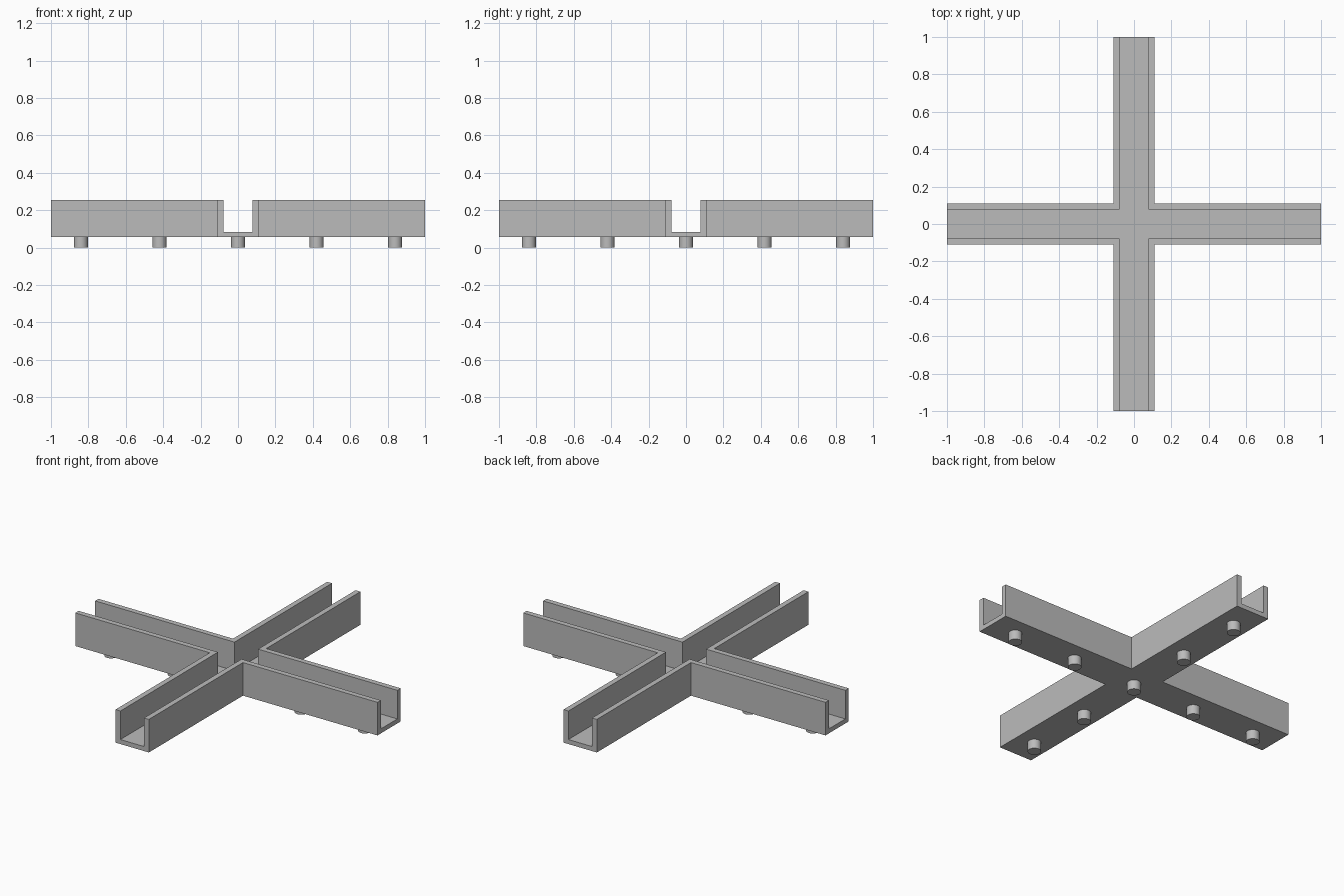
import bpy
import bmesh

if "Cube" in bpy.data.objects:
    bpy.data.objects.remove(bpy.data.objects["Cube"], do_unlink=True)

OUTER, INNER = 0.11, 0.078            # half widths of channel and its hollow
BASE, FLOOR, TOP = 0.056, 0.083, 0.254
PEG_RADIUS, PEG_STEP = 0.037, 0.42

grey = bpy.data.materials.new("plain grey")
grey.use_nodes = True
colour = (0.5, 0.5, 0.5, 1)
grey.diffuse_color = colour
grey.node_tree.nodes["Principled BSDF"].inputs["Base Color"].default_value = colour


def cross_prism(name, half_width, reach, bottom, top):
    """Extruded plus-shaped outline."""
    w, r = half_width, reach
    corner = [(r, -w), (r, w), (w, w)]
    outline = []
    for _ in range(4):
        outline += corner
        corner = [(-y, x) for x, y in corner]
    bm = bmesh.new()
    face = bm.faces.new([bm.verts.new((x, y, bottom)) for x, y in outline])
    raised = bmesh.ops.extrude_face_region(bm, geom=[face])["geom"]
    verts = [g for g in raised if isinstance(g, bmesh.types.BMVert)]
    bmesh.ops.translate(bm, vec=(0, 0, top - bottom), verts=verts)
    bmesh.ops.recalc_face_normals(bm, faces=bm.faces)
    mesh = bpy.data.meshes.new(name)
    bm.to_mesh(mesh)
    bm.free()
    mesh.materials.append(grey)
    obj = bpy.data.objects.new(name, mesh)
    bpy.context.collection.objects.link(obj)
    return obj


# Crossed channel: solid cross with a narrower cross cut from the top
channel = cross_prism("cross_channel", OUTER, 1, BASE, TOP)
cutter = cross_prism("hollow_cutter", INNER, 1.2, FLOOR, TOP + 0.2)
cutter.hide_render = True
cut = channel.modifiers.new("hollow", "BOOLEAN")
cut.operation = "DIFFERENCE"
cut.solver = "EXACT"
cut.object = cutter
bpy.context.view_layer.objects.active = channel
bpy.ops.object.modifier_apply(modifier=cut.name)
bpy.data.objects.remove(cutter, do_unlink=True)

# Round pegs along both arms, one shared at the centre
steps = [i * PEG_STEP for i in range(-2, 3)]
spots = [(s, 0) for s in steps] + [(0, s) for s in steps if s]
for i, (x, y) in enumerate(spots):
    bpy.ops.mesh.primitive_cylinder_add(vertices=32, radius=PEG_RADIUS, depth=BASE,
                                        location=(x, y, BASE / 2))
    peg = bpy.context.object
    peg.name = f"peg_{i + 1}"
    peg.data.materials.append(grey)
    bpy.ops.object.shade_smooth_by_angle()
